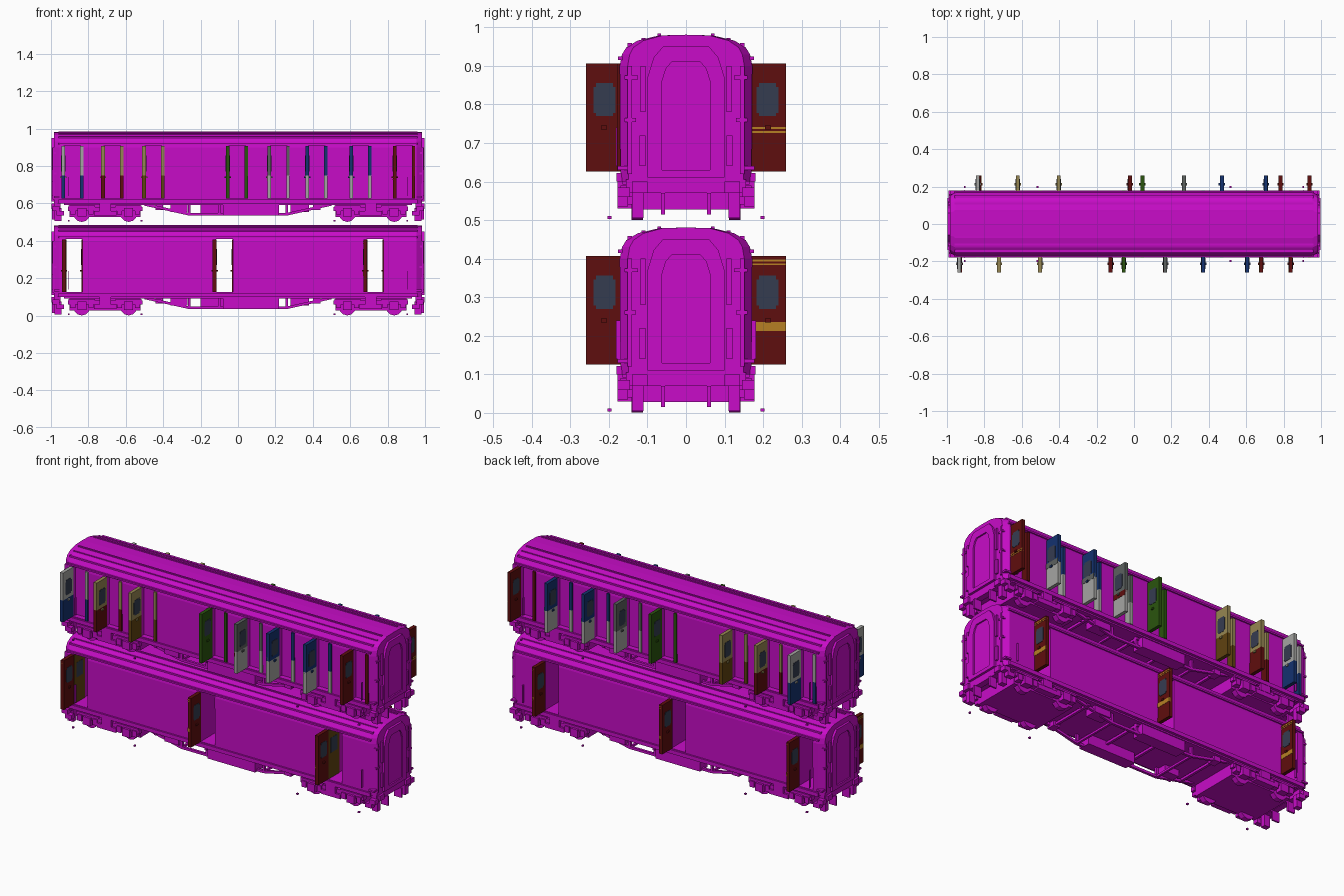
import bpy, bmesh, math
from mathutils import Vector, Matrix

if "Cube" in bpy.data.objects:
    bpy.data.objects.remove(bpy.data.objects["Cube"])


def material(name, rgb):
    lin = [((c / 255 + 0.055) / 1.055) ** 2.4 if c > 10 else c / 255 / 12.92 for c in rgb]
    m = bpy.data.materials.new(name)
    m.use_nodes = True
    m.diffuse_color = (*lin, 1)
    m.node_tree.nodes["Principled BSDF"].inputs["Base Color"].default_value = (*lin, 1)
    return m


MAG = material("magenta", (200, 12, 200))
RED = material("dark red", (95, 14, 14))
SLATE = material("slate glass", (53, 60, 80))
GOLD = material("gold", (182, 128, 36))
TAN = material("tan", (150, 134, 82))
BROWN = material("brown", (96, 66, 16))
LIGHT = material("light grey", (165, 165, 162))
GREY = material("grey", (92, 97, 95))
BLUE = material("blue", (20, 50, 112))
GREEN = material("green", (42, 84, 14))


def finish(name, bm, mat):
    bmesh.ops.recalc_face_normals(bm, faces=bm.faces)
    me = bpy.data.meshes.new(name)
    bm.to_mesh(me)
    bm.free()
    me.materials.append(mat)
    ob = bpy.data.objects.new(name, me)
    bpy.context.collection.objects.link(ob)
    return ob


def boxes(name, spans, mat=MAG):
    """One object from boxes given as (x0, x1, y0, y1, z0, z1)."""
    bm = bmesh.new()
    for x0, x1, y0, y1, z0, z1 in spans:
        mid = Matrix.Translation(((x0 + x1) / 2, (y0 + y1) / 2, (z0 + z1) / 2))
        size = Matrix.Diagonal((abs(x1 - x0), abs(y1 - y0), abs(z1 - z0), 1))
        bmesh.ops.create_cube(bm, size=1, matrix=mid @ size)
    return finish(name, bm, mat)


def mirrored(spans, z):
    """Repeat boxes in all four quadrants and lift them by z."""
    return [(sx * a, sx * b, sy * c, sy * d, e + z, f + z)
            for a, b, c, d, e, f in spans for sx in (-1, 1) for sy in (-1, 1)]


def loft(name, rings, mat=MAG):
    bm = bmesh.new()
    loops = [[bm.verts.new(p) for p in r] for r in rings]
    n = len(loops[0])
    for a, b in zip(loops, loops[1:]):
        for i in range(n):
            bm.faces.new((a[i], a[(i + 1) % n], b[(i + 1) % n], b[i]))
    bm.faces.new(loops[0])
    bm.faces.new(loops[-1])
    return finish(name, bm, mat)


def bar(bm, a, b, w):
    """Square rod between two points."""
    a, b = Vector(a), Vector(b)
    rot = (b - a).to_track_quat('Z', 'Y').to_matrix().to_4x4()
    bmesh.ops.create_cube(bm, size=1, matrix=Matrix.Translation((a + b) / 2) @ rot
                          @ Matrix.Diagonal((w, w, (b - a).length, 1)))


# half cross-section, closed by mirroring
HALF = [(0.17, 0.10), (0.172, 0.40), (0.166, 0.43), (0.155, 0.448), (0.125, 0.466),
        (0.07, 0.479), (0.0, 0.481)]
SECTION = HALF + [(-y, z) for y, z in HALF[-2::-1]]


def arch(half, bottom, top, z):
    c = half * 0.4
    pts = [(half, bottom), (half, top - 2 * c), (half - c * 0.4, top - c * 0.7), (half - c, top)]
    return [(y, h + z) for y, h in pts + [(-y, h) for y, h in reversed(pts)]]


def cut(body, cutter):
    mod = body.modifiers.new("doorways", 'BOOLEAN')
    mod.operation = 'DIFFERENCE'
    mod.solver = 'EXACT'
    mod.object = cutter
    cutter.hide_render = True
    bpy.context.view_layer.objects.active = body
    bpy.ops.object.modifier_apply(modifier=mod.name)
    bpy.data.objects.remove(cutter)


def bogie(tag, cx, z):
    ax = 0.125
    parts = [(cx - 0.19, cx + 0.19, -0.14, 0.14, z + 0.028, z + 0.10)]
    for s in (-1, 1):
        parts += [(cx - 0.2, cx + 0.2, s * 0.14, s * 0.165, z + 0.06, z + 0.082),
                  (cx - 0.06, cx + 0.06, s * 0.14, s * 0.176, z + 0.035, z + 0.06),
                  (cx - 0.03, cx + 0.03, s * 0.15, s * 0.178, z + 0.06, z + 0.105)]
        for e in (-1, 1):
            wx = cx + e * ax
            parts += [(wx - 0.024, wx + 0.024, s * 0.14, s * 0.178, z + 0.03, z + 0.075),
                      (wx - 0.062, wx - 0.035, s * 0.14, s * 0.172, z + 0.04, z + 0.075),
                      (wx + 0.035, wx + 0.062, s * 0.14, s * 0.172, z + 0.04, z + 0.075),
                      (wx - 0.07, wx + 0.07, s * 0.145, s * 0.17, z + 0.08, z + 0.09)]
    boxes(tag + "_bogie_frame", parts)
    bm = bmesh.new()
    for e in (-1, 1):
        for s in (-1, 1):
            bmesh.ops.create_cone(bm, cap_ends=True, segments=12, radius1=0.045, radius2=0.045,
                                  depth=0.03, matrix=Matrix.Translation((cx + e * ax, s * 0.126, z + 0.046))
                                  @ Matrix.Rotation(math.pi / 2, 4, 'X'))
    finish(tag + "_wheels", bm, MAG)


def door(tag, x, s, z, upper, lower, bands=()):
    """Open door leaf standing out from side s, with glass and bands on both faces."""
    a, b, lo, mid, hi = s * 0.168, s * 0.26, z + 0.126, z + 0.25, z + 0.407
    boxes(tag + "_upper", [(x - 0.01, x + 0.01, a, b, mid, hi)], upper)
    boxes(tag + "_lower", [(x - 0.01, x + 0.01, a, b, lo, mid)], lower)
    boxes(tag + "_glass", [(x - 0.0115, x + 0.0115, s * 0.183, s * 0.24, z + 0.278, z + 0.346),
                           (x - 0.0115, x + 0.0115, s * 0.189, s * 0.234, z + 0.27, z + 0.356)], SLATE)
    boxes(tag + "_handle", [(x - 0.017, x + 0.017, s * 0.205, s * 0.22, z + 0.235, z + 0.245)], upper)
    for i, (h0, h1, m) in enumerate(bands):
        # outer band on the front leaf faces -x, on the back leaf +x
        boxes(f"{tag}_band_{i}", [(x, x + s * 0.0112, a, b, z + h0, z + h1)], m)


def carriage(tag, z, openings, depth):
    rings = [[(x, y * k, h + z) for y, h in SECTION]
             for x, k in ((-0.985, 0.88), (-0.955, 1), (0.955, 1), (0.985, 0.88))]
    body = loft(tag + "_body", rings)
    spans = []
    for x in openings:
        if depth is None:
            spans.append((x + 0.008, x + 0.098, -0.3, 0.3, z + 0.126, z + 0.41))
        else:
            spans += [(x + 0.006, x + 0.094, s * 0.3, s * (0.17 - depth), z + 0.126, z + 0.41)
                      for s in (-1, 1)]
    cut(body, boxes("doorway_cutter", spans))

    # gutters, roof ribs and lower side rail
    boxes(tag + "_rails", [(-0.96, 0.96, s * y0, s * y1, z + h0, z + h1) for s in (-1, 1)
          for y0, y1, h0, h1 in ((0.165, 0.177, 0.415, 0.424), (0.166, 0.18, 0.10, 0.122),
                                 (0.14, 0.152, 0.445, 0.459), (0.105, 0.115, 0.46, 0.473),
                                 (0.065, 0.074, 0.47, 0.484))])
    # gangways at both ends
    for s, end in ((-1, "right"), (1, "left")):
        o, i = arch(0.1, 0.11, 0.45, z), arch(0.062, 0.13, 0.41, z)
        loft(f"{tag}_{end}_gangway", [[(s * x, y, h) for y, h in r] for x, r in
             ((0.97, o), (0.998, o), (0.998, i), (0.99, i))])
    # buffers, steps, pipes and end brackets
    boxes(tag + "_end_fittings", mirrored([
        (0.95, 0.985, 0.0, 0.155, 0.07, 0.105), (0.97, 0.998, 0.1, 0.14, 0.07, 0.1),
        (0.945, 0.98, 0.11, 0.14, 0.005, 0.075), (0.955, 0.992, 0.145, 0.178, 0.06, 0.085),
        (0.93, 0.97, 0.15, 0.178, 0.035, 0.06), (0.97, 0.992, 0.14, 0.152, 0.12, 0.40),
        (0.97, 0.996, 0.105, 0.12, 0.14, 0.22), (0.97, 0.995, 0.105, 0.118, 0.28, 0.40),
        (0.95, 0.99, 0.125, 0.16, 0.365, 0.375), (0.95, 0.99, 0.13, 0.16, 0.255, 0.265),
        (0.95, 0.985, 0.15, 0.178, 0.13, 0.14), (0.95, 0.995, 0.055, 0.065, 0.015, 0.07),
        (0.905, 0.91, 0.168, 0.182, 0.14, 0.24)], z))
    for cx in (-0.71, 0.71):
        bogie(f"{tag}_{'left' if cx > 0 else 'right'}", cx, z)
    # underframe boxes and the four small marker blocks
    boxes(tag + "_underframe", [
        (-0.93, 0.93, -0.165, 0.165, z + 0.092, z + 0.102),
        (-0.08, 0.22, -0.16, -0.09, z + 0.035, z + 0.1), (-0.2, 0.08, 0.09, 0.16, z + 0.035, z + 0.1),
        (-0.36, -0.27, -0.15, -0.08, z + 0.055, z + 0.1), (0.28, 0.38, 0.08, 0.15, z + 0.055, z + 0.1),
        (0.4, 0.44, -0.15, -0.1, z + 0.065, z + 0.1), (-0.44, -0.4, 0.1, 0.15, z + 0.065, z + 0.1)])
    boxes(tag + "_markers", mirrored([(x - 0.005, x + 0.005, 0.193, 0.203, 0.003, 0.011)
                                      for x in (0.515, 0.905)], z))
    # trussing below the floor
    bm = bmesh.new()
    for s in (-1, 1):
        y = s * 0.135
        pts = [(-0.5, y, z + 0.095), (-0.26, y, z + 0.042), (0.26, y, z + 0.042), (0.5, y, z + 0.095)]
        for a, b in zip(pts, pts[1:]):
            bar(bm, a, b, 0.014)
        for x in (-0.26, -0.1, 0.1, 0.26):
            bar(bm, (x, y, z + 0.04), (x, y, z + 0.1), 0.014)
    for x in (-0.26, 0.26):
        bar(bm, (x, -0.135, z + 0.042), (x, 0.135, z + 0.042), 0.012)
    for x in (-0.42, -0.1, 0.1, 0.42):
        bar(bm, (x, -0.15, z + 0.08), (x, 0.15, z + 0.08), 0.014)
    finish(tag + "_truss", bm, MAG)


# lower carriage: three open through doorways
LOW = [-0.93, -0.125, 0.68]
carriage("lower", 0, LOW, None)
gold_bands = ((0.384, 0.388, GOLD), (0.393, 0.398, GOLD), (0.212, 0.236, GOLD))
for n, x in enumerate(LOW):
    door(f"lower_front_door_{n}", x, -1, 0, RED, RED, gold_bands)
    door(f"lower_back_door_{n}", x + 0.103, 1, 0, RED, RED, gold_bands)
for n, x in enumerate((LOW[0], LOW[2])):
    boxes(f"lower_vestibule_panel_{n}", [(x + 0.007, x + 0.012, -0.168, -0.07, 0.127, 0.408)], BROWN)
    boxes(f"lower_vestibule_glass_{n}", [(x + 0.008, x + 0.013, -0.15, -0.09, 0.27, 0.355)], SLATE)

# upper carriage: eight recessed doorways, each in its own livery
LIVERY = [(-0.935, LIGHT, BLUE, ()), (-0.722, TAN, RED, ()), (-0.502, TAN, BROWN, ()),
          (-0.055, GREEN, GREEN, ()), (0.167, GREY, LIGHT, ((0.22, 0.25, RED),)),
          (0.37, BLUE, LIGHT, ((0.24, 0.27, GREY),)), (0.605, BLUE, LIGHT, ((0.24, 0.27, GREY),)),
          (0.838, RED, RED, ((0.226, 0.231, GOLD), (0.236, 0.241, GOLD)))]
carriage("upper", 0.5, [d[0] for d in LIVERY], 0.03)
for n, (x, up, low, bands) in enumerate(LIVERY):
    for s, side in ((-1, "front"), (1, "back")):
        hinge, jamb = (x, x + 0.1) if s < 0 else (x + 0.1, x)
        door(f"upper_{side}_door_{n}", hinge, s, 0.5, up, low, bands)
        for part, m, h0, h1 in (("top", up, 0.25, 0.407), ("base", low, 0.126, 0.25)):
            boxes(f"upper_{side}_jamb_{part}_{n}",
                  [(jamb - 0.009, jamb + 0.009, s * 0.14, s * 0.179, 0.5 + h0, 0.5 + h1)], m)
